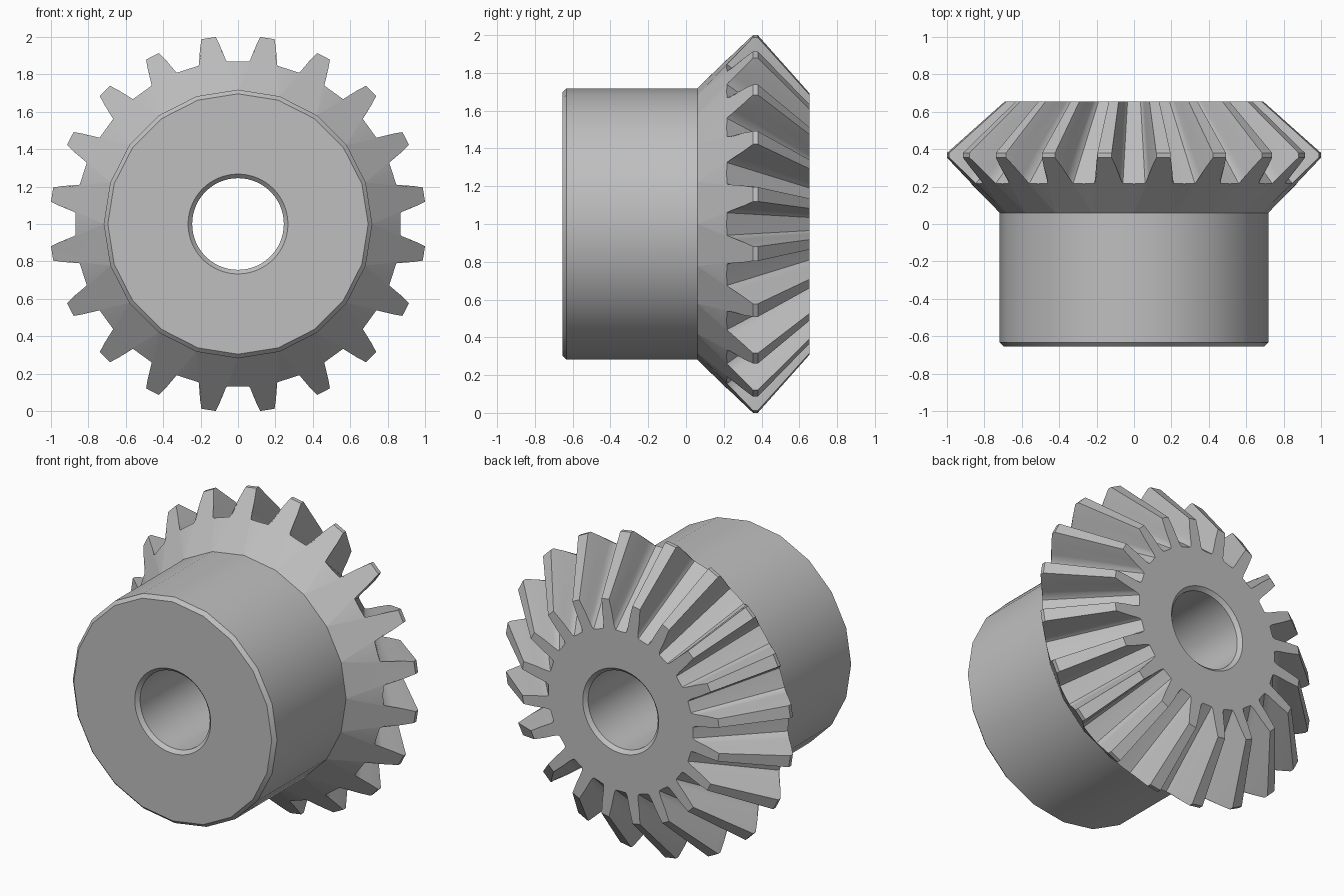
import bpy, bmesh
from math import sin, cos, pi, radians

cube = bpy.data.objects.get("Cube")
if cube:
    bpy.data.objects.remove(cube, do_unlink=True)

TEETH = 20
PITCH = 2 * pi / TEETH
HUB_R, HUB_Y0, HUB_Y1 = 0.718, -0.655, 0.06
BACK_Y, APEX_Y = 0.655, 1.27       # flat rear face, point where all teeth converge
TIP_R, TIP_Y = 1.007, 0.38         # outer rim of the teeth
BORE_R, BORE_SIDES, CHAMFER = 0.245, 60, 0.022

# one flank from gap centre to tooth tip: (degrees from gap centre, radius)
FLANK = [(0, 0.87), (3.9, 0.872), (4.7, 0.885), (5.2, 0.91), (5.8, 0.96), (6.8, TIP_R)]

bm = bmesh.new()


def vert(angle, r, y):
    return bm.verts.new((r * sin(angle), y, 1 + r * cos(angle)))


def circle(r, y, sides):
    return [vert(2 * pi * i / sides, r, y) for i in range(sides)]


def bridge(a, b):
    """Join two closed rings of equal length with quads."""
    n = len(a)
    for i in range(n):
        j = (i + 1) % n
        bm.faces.new((a[i], a[j], b[j], b[i]))


def fill_between(outer, inner):
    """Flat end face with a hole."""
    edges = []
    for ring in (outer, inner):
        for a, b in zip(ring, ring[1:] + ring[:1]):
            edges.append(bm.edges.get((a, b)) or bm.edges.new((a, b)))
    bmesh.ops.triangle_fill(bm, use_beauty=True, edges=edges)


# toothed contour: three rings, all converging on the apex
pitch_profile = [(radians(a), r) for a, r in FLANK]
pitch_profile += [(PITCH - a, r) for a, r in reversed(pitch_profile[1:])]
front, middle, back = [], [], []
for k in range(TEETH):
    for a, r in pitch_profile:
        angle = k * PITCH + a
        y = HUB_Y1 + (r - HUB_R) * 1.02
        front.append(vert(angle, r, y))
        if r == TIP_R:
            mid_r, mid_y = TIP_R, TIP_Y
        else:
            mid_y = y + 0.04
            mid_r = r * (APEX_Y - mid_y) / (APEX_Y - y)
        middle.append(vert(angle, mid_r, mid_y))
        shrink = (APEX_Y - BACK_Y) / (APEX_Y - mid_y)
        back.append(vert(angle, mid_r * shrink, BACK_Y))
bridge(front, middle)
bridge(middle, back)

# hub with a chamfered front rim
hub_back = circle(HUB_R, HUB_Y1, TEETH)
hub_front = circle(HUB_R, HUB_Y0 + CHAMFER, TEETH)
hub_rim = circle(HUB_R - CHAMFER, HUB_Y0, TEETH)
bridge(hub_back, hub_front)
bridge(hub_front, hub_rim)

# flared cone fanning out from the hub to the tooth contour
n = len(pitch_profile)
half = len(FLANK) - 1
for k in range(TEETH):
    a, b = hub_back[k], hub_back[(k + 1) % TEETH]
    pts = [front[(k * n + i) % len(front)] for i in range(n + 1)]
    for i in range(n):
        if i == half:
            bm.faces.new((a, pts[i], pts[i + 1], b))
        else:
            bm.faces.new((a if i < half else b, pts[i], pts[i + 1]))

# bore with a chamfer at both ends
bore = [circle(r, y, BORE_SIDES) for r, y in (
    (BORE_R + CHAMFER, HUB_Y0), (BORE_R, HUB_Y0 + CHAMFER),
    (BORE_R, BACK_Y - CHAMFER), (BORE_R + CHAMFER, BACK_Y))]
for a, b in zip(bore, bore[1:]):
    bridge(a, b)

# end faces
fill_between(hub_rim, bore[0])
fill_between(back, bore[-1])
bmesh.ops.recalc_face_normals(bm, faces=bm.faces[:])

mesh = bpy.data.meshes.new("bevel_gear")
bm.to_mesh(mesh)
bm.free()
gear = bpy.data.objects.new("bevel_gear", mesh)
bpy.context.collection.objects.link(gear)

# plain grey metal
grey = bpy.data.materials.new("grey_metal")
grey.use_nodes = True
colour = (0.52, 0.52, 0.52, 1)
grey.diffuse_color = colour
grey.node_tree.nodes["Principled BSDF"].inputs["Base Color"].default_value = colour
mesh.materials.append(grey)

bpy.ops.object.select_all(action="DESELECT")
gear.select_set(True)
bpy.context.view_layer.objects.active = gear
bpy.ops.object.shade_smooth_by_angle(angle=radians(30))
